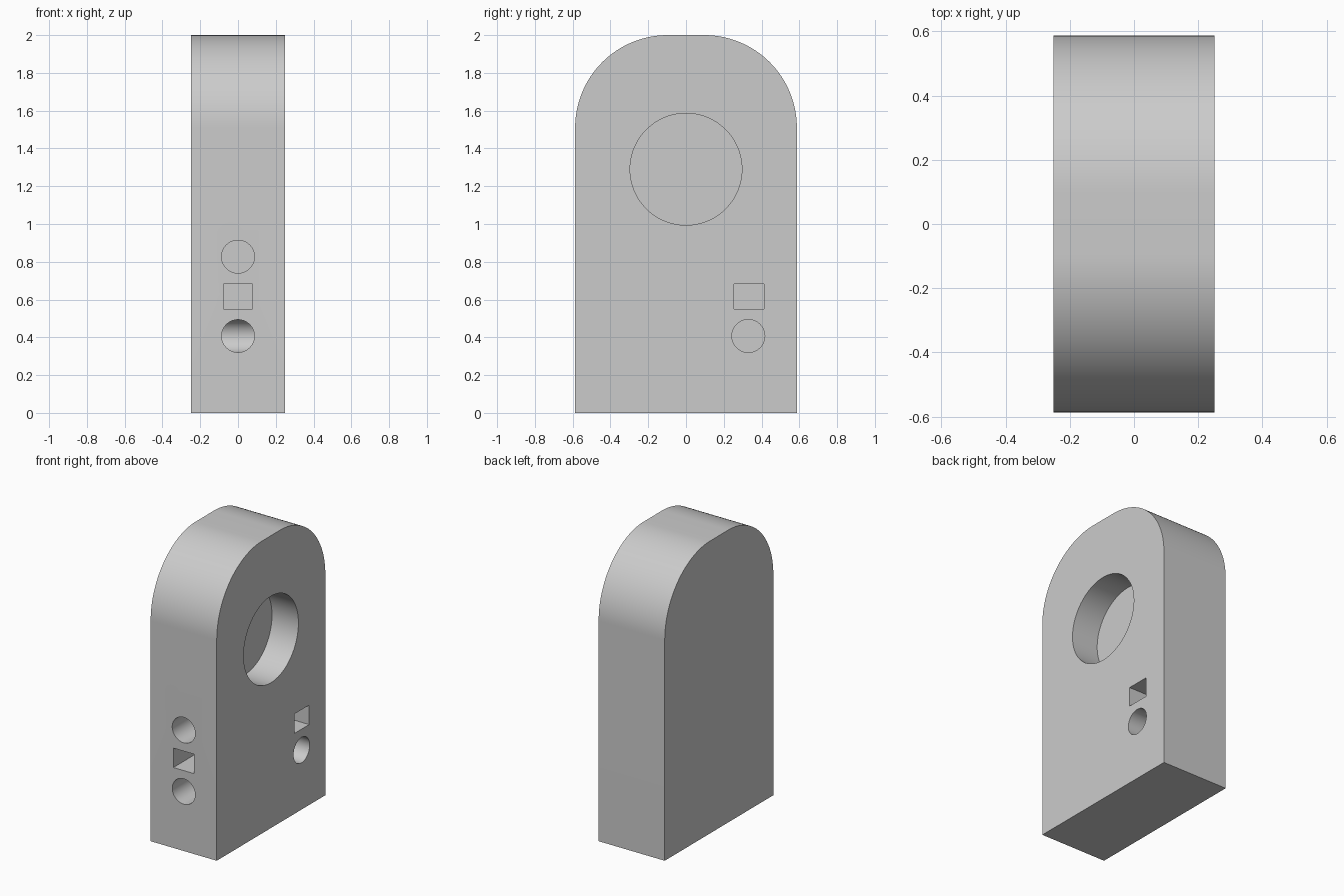
import bpy, bmesh, math
from mathutils import Matrix, Vector

cube = bpy.data.objects.get("Cube")
if cube:
    bpy.data.objects.remove(cube, do_unlink=True)

HALF_X, HALF_Y, HEIGHT, ROUND = 0.25, 0.587, 2.0, 0.49

grey = bpy.data.materials.new("light grey")
grey.use_nodes = True
grey.diffuse_color = (0.6, 0.6, 0.6, 1)
grey.node_tree.nodes["Principled BSDF"].inputs["Base Color"].default_value = (0.6, 0.6, 0.6, 1)


def to_object(bm, name):
    bmesh.ops.recalc_face_normals(bm, faces=bm.faces)
    mesh = bpy.data.meshes.new(name)
    bm.to_mesh(mesh)
    bm.free()
    mesh.materials.append(grey)
    obj = bpy.data.objects.new(name, mesh)
    bpy.context.collection.objects.link(obj)
    return obj


def round_cutter(name, start, end, radius, segments=64):
    """Cylinder running from start to end."""
    start, end = Vector(start), Vector(end)
    axis = end - start
    turn = Vector((0, 0, 1)).rotation_difference(axis).to_matrix().to_4x4()
    bm = bmesh.new()
    bmesh.ops.create_cone(bm, cap_ends=True, segments=segments, radius1=radius, radius2=radius,
                          depth=axis.length, matrix=Matrix.Translation((start + end) / 2) @ turn)
    return to_object(bm, name)


def box_cutter(name, low, high):
    """Box between two opposite corners."""
    low, high = Vector(low), Vector(high)
    bm = bmesh.new()
    bmesh.ops.create_cube(bm, size=1, matrix=Matrix.Translation((low + high) / 2)
                          @ Matrix.Diagonal((*(high - low), 1)))
    return to_object(bm, name)


# Body: upright slab with rounded upper corners, extruded across x
steps = 32
arc = [(HALF_Y - ROUND + ROUND * math.cos(a), HEIGHT - ROUND + ROUND * math.sin(a))
       for a in (math.pi / 2 * i / steps for i in range(steps + 1))]
profile = [(HALF_Y, 0)] + arc
profile += [(-y, z) for y, z in reversed(profile)]
bm = bmesh.new()
side = bm.faces.new([bm.verts.new((-HALF_X, y, z)) for y, z in profile])
extruded = bmesh.ops.extrude_face_region(bm, geom=[side])["geom"]
bmesh.ops.translate(bm, vec=(2 * HALF_X, 0, 0),
                    verts=[v for v in extruded if isinstance(v, bmesh.types.BMVert)])
body = to_object(bm, "body")

# Openings: wide side recess, two side sockets, three front sockets
OUT_X, OUT_Y = HALF_X + 0.1, -HALF_Y - 0.1
IN_X, IN_Y = -0.11, 0.33
cutters = [
    round_cutter("wide_recess", (OUT_X, 0, 1.29), (0.05, 0, 1.29), 0.296, 96),
    round_cutter("side_round_socket", (OUT_X, IN_Y, 0.407), (IN_X, IN_Y, 0.407), 0.087),
    box_cutter("side_square_socket", (IN_X, 0.255, 0.55), (OUT_X, 0.412, 0.683)),
    round_cutter("front_lower_socket", (0, OUT_Y, 0.407), (0, IN_Y, 0.407), 0.0865),
    round_cutter("front_upper_socket", (0, OUT_Y, 0.827), (0, IN_Y, 0.827), 0.087),
    box_cutter("front_square_socket", (-0.078, OUT_Y, 0.55), (0.078, IN_Y, 0.683)),
]
bpy.context.view_layer.objects.active = body
for cutter in cutters:
    cut = body.modifiers.new(cutter.name, "BOOLEAN")
    cut.operation, cut.solver, cut.object = "DIFFERENCE", "EXACT", cutter
    bpy.ops.object.modifier_apply(modifier=cut.name)
    bpy.data.objects.remove(cutter, do_unlink=True)

# Smooth the curved walls, keep the rims sharp
for obj in bpy.context.selected_objects:
    obj.select_set(False)
body.select_set(True)
bpy.ops.object.shade_smooth_by_angle(angle=math.radians(30))
